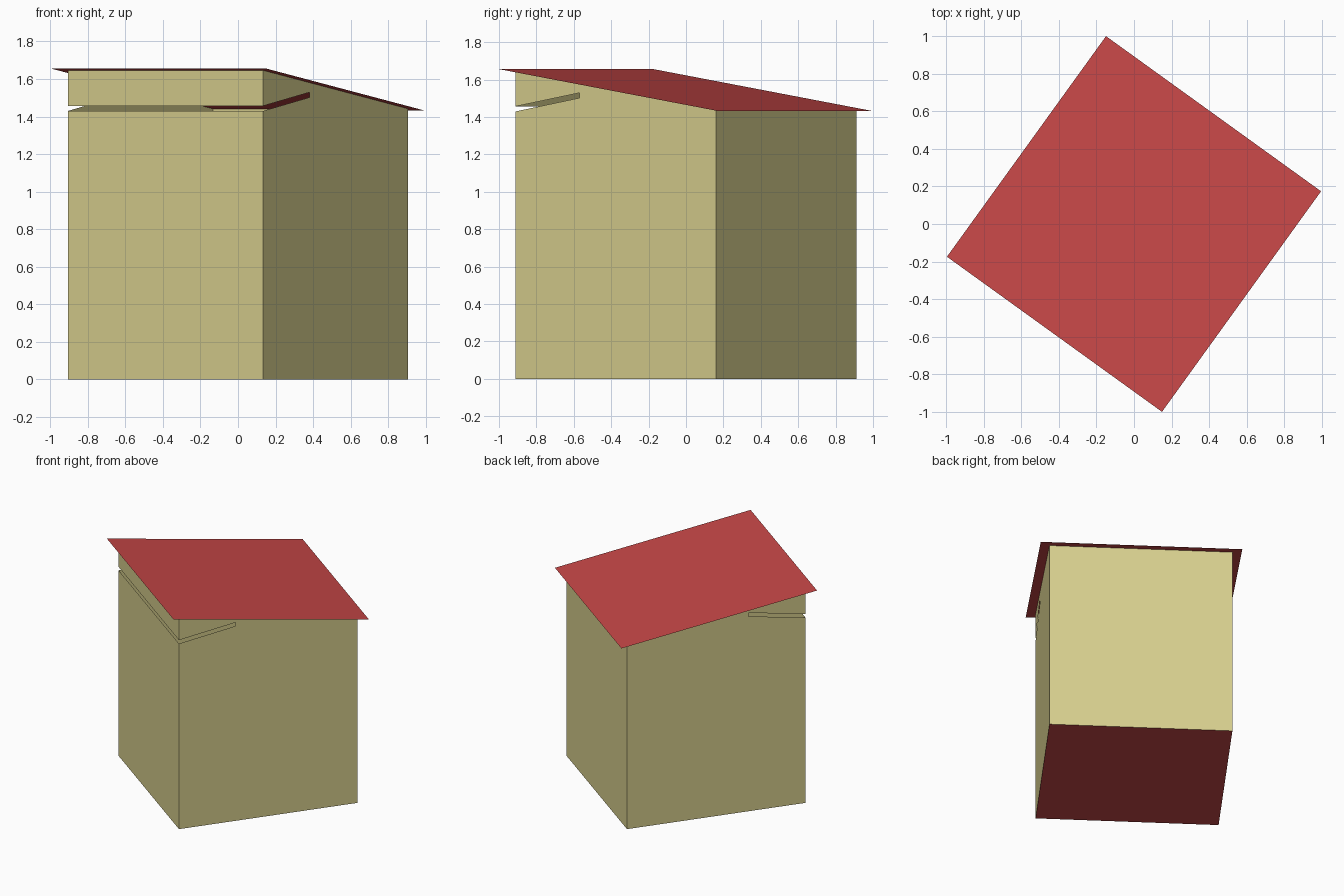
import bpy
import math

old = bpy.data.objects.get("Cube")
if old:
    bpy.data.objects.remove(old, do_unlink=True)


def make_material(name, colour):
    mat = bpy.data.materials.new(name)
    mat.use_nodes = True
    mat.diffuse_color = colour
    mat.node_tree.nodes["Principled BSDF"].inputs["Base Color"].default_value = colour
    return mat


tan = make_material("tan wall", (0.68, 0.62, 0.27, 1))
red = make_material("red roof", (0.57, 0.063, 0.063, 1))

TURN = math.radians(-35.8)       # the whole box is turned on its base
HALF_W, HALF_D = 0.641, 0.66     # wall box
ROOF_W, ROOF_D = 0.706, 0.724    # overhanging roof
SLOT_LOW, SLOT_HIGH = 1.43, 1.457
SLOT_END, SLOT_RISE = -0.24, 0.072


def roof_z(y):
    return 1.656 - 0.155 * (y + ROOF_D)


def panel(name, outlines, mat):
    """Thin sheet made of one or more flat outlines."""
    verts, faces = [], []
    for outline in outlines:
        faces.append(range(len(verts), len(verts) + len(outline)))
        verts += outline
    mesh = bpy.data.meshes.new(name)
    mesh.from_pydata(verts, [], [list(f) for f in faces])
    mesh.materials.append(mat)
    mesh.update()
    obj = bpy.data.objects.new(name, mesh)
    obj.rotation_euler.z = TURN
    bpy.context.collection.objects.link(obj)


def cross_strip(y, low, high):
    """Upright rectangle across the width, facing the front."""
    return [(-HALF_W, y, low), (HALF_W, y, low), (HALF_W, y, high), (-HALF_W, y, high)]


# Front wall, split by the open slot
panel("front_wall", [cross_strip(-HALF_D, 0, SLOT_LOW),
                     cross_strip(-HALF_D, SLOT_HIGH, roof_z(-HALF_D))], tan)

# Back wall
panel("back_wall", [cross_strip(HALF_D, 0, roof_z(HALF_D))[::-1]], tan)

# Side walls with the rising slot cut in from the front
profile = [(-HALF_D, 0), (HALF_D, 0), (HALF_D, roof_z(HALF_D)),
           (-HALF_D, roof_z(-HALF_D)), (-HALF_D, SLOT_HIGH),
           (SLOT_END, SLOT_HIGH + SLOT_RISE), (SLOT_END, SLOT_LOW + SLOT_RISE),
           (-HALF_D, SLOT_LOW)]
for name, side in (("left_wall", 1), ("right_wall", -1)):
    panel(name, [[(side * HALF_W, y, z) for y, z in profile[::side]]], tan)

# Sloping roof sheet
corners = [(-1, -1), (1, -1), (1, 1), (-1, 1)]
panel("roof", [[(x * ROOF_W, y * ROOF_D, roof_z(y * ROOF_D)) for x, y in corners]], red)

# Floor sheet, facing down
panel("floor", [[(x * HALF_W, y * HALF_D, 0) for x, y in corners[::-1]]], red)
